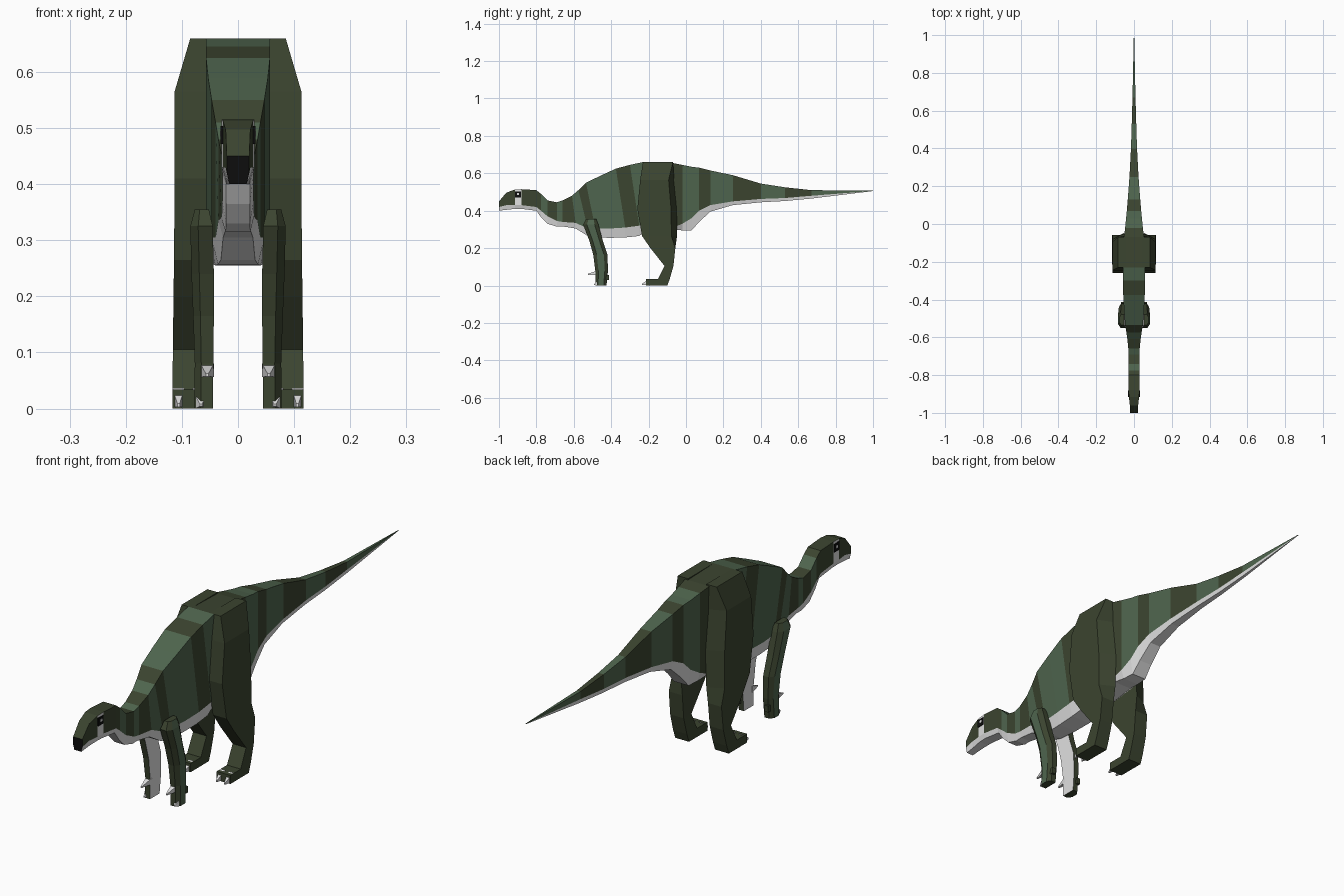
import bpy
import bmesh
from mathutils import Vector

default_cube = bpy.data.objects.get("Cube")
if default_cube:
    bpy.data.objects.remove(default_cube, do_unlink=True)


def material(name, colour):
    mat = bpy.data.materials.new(name)
    mat.use_nodes = True
    rgba = (*colour, 1)
    mat.diffuse_color = rgba
    mat.node_tree.nodes["Principled BSDF"].inputs["Base Color"].default_value = rgba
    return mat


PALETTE = [
    material("dark_green", (.044, .058, .029)),
    material("light_green", (.078, .13, .076)),
    material("pale_grey", (.75, .75, .75)),
    material("black", (.004, .004, .004)),
]
DARK, LIGHT, PALE, BLACK = range(len(PALETTE))


def loft(name, rings, paint, start_cap=DARK, end_cap=DARK, mirrored=True):
    """Skin matching rings of points; paint(segment, side) picks the material."""
    bm = bmesh.new()
    loops = [[bm.verts.new(point) for point in ring] for ring in rings]
    count = len(rings[0])
    for segment, (near, far) in enumerate(zip(loops, loops[1:])):
        for side in range(count):
            other = (side + 1) % count
            face = bm.faces.new((near[side], near[other], far[other], far[side]))
            face.material_index = paint(segment, side)
    bm.faces.new(loops[0][::-1]).material_index = start_cap
    bm.faces.new(loops[-1]).material_index = end_cap
    bmesh.ops.recalc_face_normals(bm, faces=bm.faces)
    mesh = bpy.data.meshes.new(name)
    bm.to_mesh(mesh)
    bm.free()
    for mat in PALETTE:
        mesh.materials.append(mat)
    obj = bpy.data.objects.new(name, mesh)
    bpy.context.collection.objects.link(obj)
    if mirrored:
        obj.modifiers.new("other_side", "MIRROR")
    return obj


def rectangle(x0, x1, y, z0, z1):
    return [(x0, y, z0), (x1, y, z0), (x1, y, z1), (x0, y, z1)]


def block(name, x, y, z, colour):
    """Box given as low and high limits on each axis."""
    rings = [rectangle(*x, depth, *z) for depth in y]
    return loft(name, rings, lambda segment, side: colour, colour, colour)


def claw(name, base, tip, width, height):
    """Four-sided tapered claw from base to tip."""
    rings = []
    for centre, scale in ((Vector(base), .5), (Vector(tip), .1)):
        w, h = width * scale, height * scale
        rings.append(rectangle(centre.x - w, centre.x + w, centre.y,
                               centre.z - h, centre.z + h))
    return loft(name, rings, lambda segment, side: PALE, PALE, PALE)


# Body from beak to tail tip: y, back height, flank edge, belly height, half width
BODY = [
    (-1, .45, .42, .40, .02),
    (-.96, .497, .43, .405, .022),
    (-.915, .513, .43, .41, .027),
    (-.88, .515, .43, .41, .029),
    (-.80, .51, .42, .40, .028),
    (-.775, .49, .40, .365, .028),
    (-.74, .455, .37, .33, .028),
    (-.69, .445, .345, .315, .029),
    (-.66, .455, .34, .316, .03),
    (-.61, .48, .335, .305, .035),
    (-.575, .51, .305, .265, .04),
    (-.535, .55, .305, .257, .047),
    (-.455, .588, .305, .255, .053),
    (-.375, .625, .31, .257, .057),
    (-.30, .645, .32, .265, .057),
    (-.23, .66, .335, .28, .057),
    (-.07, .655, .31, .30, .053),
    (-.02, .645, .33, .295, .047),
    (.03, .635, .36, .295, .042),
    (.07, .63, .40, .34, .038),
    (.13, .615, .43, .395, .033),
    (.25, .59, .45, .43, .024),
    (.40, .545, .463, .445, .016),
    (.53, .525, .468, .452, .012),
    (.67, .51, .48, .465, .008),
    (1, .507, .506, .505, .001),
]
STRIPES = "DDDDDLDLDLDLLDLDDLLDLDLDL"
CHEEK = 2


def body_ring(y, back, flank, belly, half):
    # Rings over the chest lean backwards towards the belly
    low = y
    if -.59 < y < -.25:
        low = y + .05
    elif -.62 < y < -.59:
        low = y + .02
    under = half * .76
    return [(-half, y, back), (half, y, back), (half, low, flank),
            (under, low, belly), (-under, low, belly), (-half, low, flank)]


def body_paint(segment, side):
    if side in (2, 3, 4):
        return PALE
    if segment == CHEEK and side in (1, 5):
        return PALE
    return LIGHT if STRIPES[segment] == "L" else DARK


loft("body", [body_ring(*row) for row in BODY], body_paint,
     start_cap=BLACK, mirrored=False)

# Eyes as thin plates over the pale cheeks
block("eye", (.024, .031), (-.915, -.882), (.472, .504), BLACK)
block("eye_glint", (.028, .032), (-.903, -.892), (.485, .495), PALE)

# Hind leg: z, front y, back y, inner x, outer x
HIND = [
    (.66, -.23, -.07, .04, .085),
    (.565, -.245, -.063, .045, .113),
    (.41, -.26, -.05, .05, .113),
    (.265, -.235, -.048, .055, .114),
    (.20, -.19, -.057, .056, .115),
    (.105, -.115, -.067, .057, .116),
    (.035, -.15, -.087, .057, .117),
    (0, -.15, -.10, .057, .117),
]


def hind_ring(z, front, back, inner, outer):
    # The outer rear edge of the thigh is bevelled
    bevel = .03 if .25 < z < .6 else 0
    return [(inner, front, z), (outer, front, z),
            (outer, back - bevel, z), (inner, back, z)]


loft("hind_leg", [hind_ring(*row) for row in HIND], lambda segment, side: DARK)
block("hind_foot", (.057, .117), (-.215, -.11), (0, .034), DARK)
for x in (.07, .106):
    claw("hind_claw", (x, -.195, .02), (x, -.235, .006), .022, .034)

# Front leg: z, front y, back y, inner x, outer x
FRONT = [
    (.355, -.535, -.48, .052, .077),
    (.325, -.55, -.468, .045, .085),
    (.24, -.517, -.445, .043, .083),
    (.165, -.496, -.42, .043, .08),
    (.08, -.485, -.417, .044, .077),
    (0, -.485, -.425, .045, .078),
]


def front_ring(z, front, back, inner, outer):
    shoulder = inner + (outer - inner) * .65
    inset = (back - front) * .25
    return [(inner, front, z), (shoulder, front, z), (outer, front + inset, z),
            (outer, back - inset, z), (shoulder, back, z), (inner, back, z)]


FRONT_SIDES = [DARK, DARK, LIGHT, DARK, DARK, PALE]
loft("front_leg", [front_ring(*row) for row in FRONT],
     lambda segment, side: FRONT_SIDES[side])
claw("thumb_spike", (.055, -.475, .068), (.055, -.525, .06), .024, .024)
claw("front_claw", (.066, -.475, .011), (.066, -.492, .006), .018, .02)
block("rear_finger", (.055, .07), (-.43, -.412), (.03, .055), DARK)
